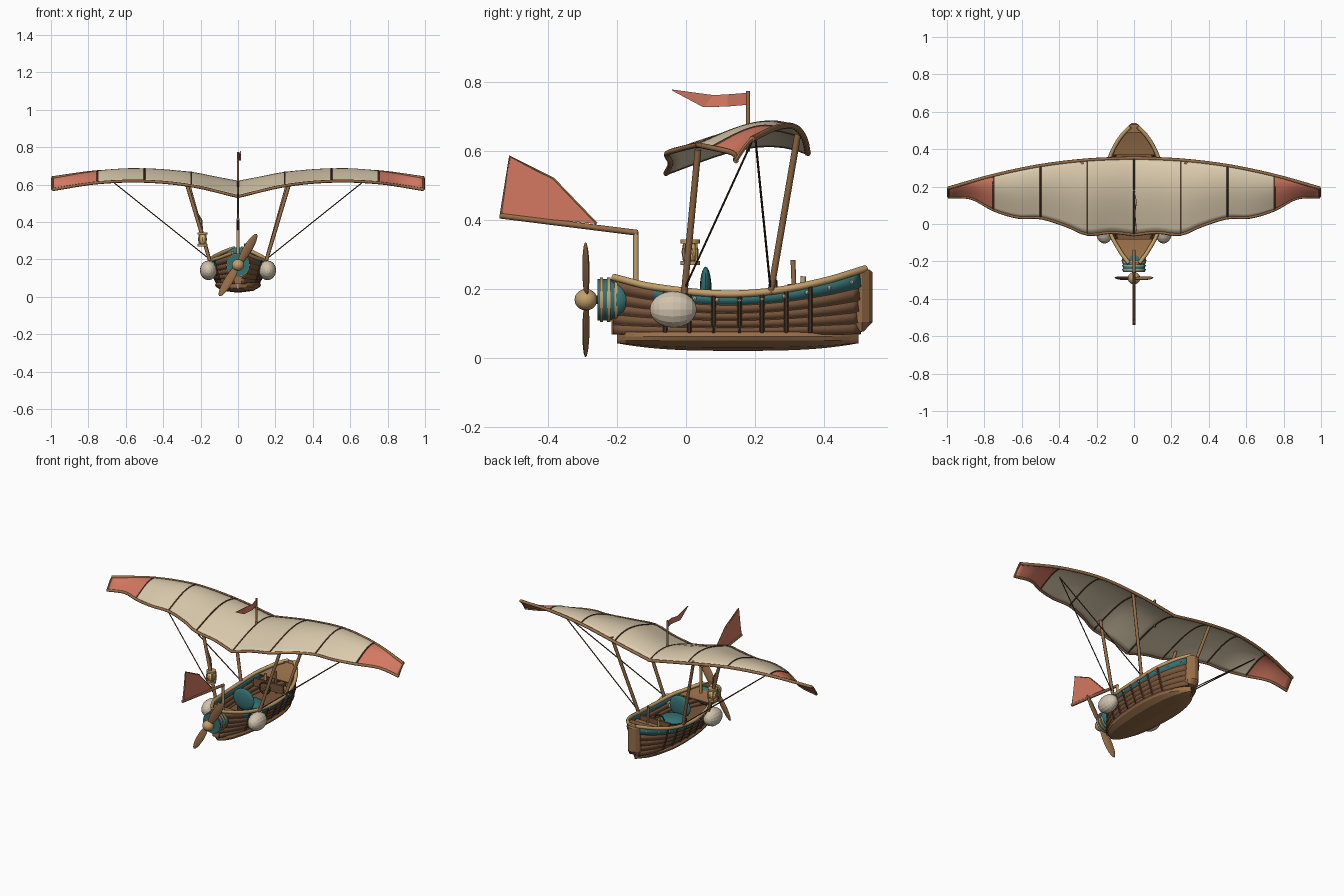
import bpy, bmesh, math
from mathutils import Vector, Matrix

old = bpy.data.objects.get("Cube")
if old:
    bpy.data.objects.remove(old)


def material(name, r, g, b):
    m = bpy.data.materials.new(name)
    m.use_nodes = True
    m.diffuse_color = (r, g, b, 1)
    node = next(n for n in m.node_tree.nodes if n.type == 'BSDF_PRINCIPLED')
    node.inputs["Base Color"].default_value = (r, g, b, 1)
    node.inputs["Roughness"].default_value = 0.8
    return m


CANVAS = material("cream canvas", .71, .60, .42)
RED = material("faded red", .66, .19, .12)
TEAL = material("teal paint", .036, .165, .17)
WOOD = material("warm wood", .31, .155, .066)
MID = material("plank brown", .19, .092, .044)
DARK = material("dark wood", .085, .045, .025)
TAN = material("pale wood", .55, .35, .145)
FLOAT = material("off white", .64, .55, .42)
GLOW = material("lamp amber", .75, .47, .16)


def curve_of(*pts):
    """Smooth interpolation through (position, value) pairs."""
    def f(t):
        t = min(max(t, pts[0][0]), pts[-1][0])
        i = max(k for k in range(len(pts) - 1) if pts[k][0] <= t)
        slope = lambda k: ((pts[min(k + 1, len(pts) - 1)][1] - pts[max(k - 1, 0)][1]) /
                           (pts[min(k + 1, len(pts) - 1)][0] - pts[max(k - 1, 0)][0]))
        (a, p), (b, q) = pts[i], pts[i + 1]
        h, u = b - a, (t - a) / (b - a)
        return (p * (1 + 2 * u) * (1 - u) ** 2 + slope(i) * h * u * (1 - u) ** 2 +
                q * u * u * (3 - 2 * u) - slope(i + 1) * h * u * u * (1 - u))
    return f


def steps(a, b, n):
    return [a + (b - a) * i / n for i in range(n + 1)]


def finish(name, bm, mats, smooth=None, thick=0):
    bmesh.ops.recalc_face_normals(bm, faces=bm.faces[:])
    me = bpy.data.meshes.new(name)
    bm.to_mesh(me)
    bm.free()
    ob = bpy.data.objects.new(name, me)
    bpy.context.collection.objects.link(ob)
    for m in mats:
        me.materials.append(m)
    if thick:
        s = ob.modifiers.new("thickness", 'SOLIDIFY')
        s.thickness, s.offset = thick, 0
    if smooth:
        bpy.ops.object.select_all(action='DESELECT')
        ob.select_set(True)
        bpy.context.view_layer.objects.active = ob
        bpy.ops.object.shade_smooth_by_angle(angle=math.radians(smooth))
    return ob


def sheet(name, rows, mats, rule=None, **kw):
    bm = bmesh.new()
    grid = [[bm.verts.new(p) for p in row] for row in rows]
    for r, s in zip(grid, grid[1:]):
        for i in range(len(r) - 1):
            f = bm.faces.new((r[i], r[i + 1], s[i + 1], s[i]))
            if rule:
                f.material_index = rule(f.calc_center_median())
    return finish(name, bm, mats, **kw)


def tube(name, pts, radius, mat, sides=8):
    """Round rod along a path."""
    pts = [Vector(p) for p in pts]
    bm, rings = bmesh.new(), []
    for i, p in enumerate(pts):
        d = (pts[min(i + 1, len(pts) - 1)] - pts[max(i - 1, 0)]).normalized()
        side = d.cross(Vector((0, 0, 1)) if abs(d.z) < .9 else Vector((1, 0, 0))).normalized()
        up = side.cross(d)
        rings.append([bm.verts.new(p + radius * (side * math.cos(a) + up * math.sin(a)))
                      for a in steps(0, math.tau, sides)[:-1]])
    for r, s in zip(rings, rings[1:]):
        for i in range(sides):
            bm.faces.new((r[i], r[i - 1], s[i - 1], s[i]))
    bm.faces.new(rings[0])
    bm.faces.new(rings[-1])
    return finish(name, bm, [mat], smooth=50)


def ball(name, loc, size, mat, rot=None, seg=16, rings=10, smooth=None):
    bm = bmesh.new()
    bmesh.ops.create_uvsphere(bm, u_segments=seg, v_segments=rings, radius=1)
    bm.transform(Matrix.Translation(loc) @ (rot or Matrix()) @ Matrix.Diagonal((*size, 1)))
    return finish(name, bm, [mat], smooth=smooth)


def prism(name, outline, axis, low, high, mat):
    """Flat outline extruded along x (axis 0) or z (axis 2)."""
    place = (lambda p, h: (h, *p)) if axis == 0 else (lambda p, h: (*p, h))
    bm = bmesh.new()
    a, b = [[bm.verts.new(place(p, h)) for p in outline] for h in (low, high)]
    bm.faces.new(a)
    bm.faces.new(b)
    for i in range(len(a)):
        bm.faces.new((a[i], a[i - 1], b[i - 1], b[i]))
    return finish(name, bm, [mat])


def box(name, loc, size, mat):
    x, y, z = loc
    a, b, c = (s / 2 for s in size)
    return prism(name, [(x - a, y - b), (x + a, y - b), (x + a, y + b), (x - a, y + b)], 2, z - c, z + c, mat)


# Hull shape: half beam, sheer height, and a point on the side
beam = curve_of((-.21, .028), (-.18, .05), (-.15, .072), (-.05, .125), (.1, .152), (.2, .153), (.3, .143),
                (.36, .128), (.43, .095), (.48, .06), (.52, .02))
sheer = curve_of((-.21, .235), (-.1, .208), (.1, .187), (.25, .195), (.4, .224), (.52, .26))
SIDES = ((1, "left"), (-1, "right"))


def side(s, y, t, out=0):
    return (s * (beam(y) * (.68 + .32 * t ** .8) + out), y, .07 + t * (sheer(y) - .07))


YS = steps(-.21, .505, 30)
planks = [0, .18, .36, .54, .74, .97]
for s, word in SIDES:
    for k in range(5):
        sheet(f"{word}_strake_{k}", [[side(s, y, planks[k], .003) for y in YS],
                                     [side(s, y, planks[k + 1], -.002) for y in YS]],
              [TEAL if k == 4 else MID, MID], lambda c, k=k: int(k == 4 and c.y < -.1), thick=.009, smooth=30)
        if k:
            tube(f"{word}_seam_{k}", [side(s, y, planks[k], .003) for y in YS], .0028, WOOD, 5)
    tube(f"{word}_gunwale", [side(s, y, 1) for y in steps(-.21, .52, 30)], .0105, TAN)
    for y in (-.06, .01, .08, .155, .22, .29, .36):
        tube(f"{word}_rib", [side(s, y, t, .004) for t in steps(.05, .95, 5)], .007, DARK, 6)
    for y in steps(-.04, .48, 8):
        ball(f"{word}_rivet", side(s, y, .85, .006), (.006,) * 3, FLOAT, seg=8, rings=6)

sheet("transom", [[side(-1, -.21, t) for t in steps(0, 1, 4)], [side(1, -.21, t) for t in steps(0, 1, 4)]],
      [WOOD], thick=.012)
sheet("cabin_floor", [[(s * beam(y) * .76, y, .1) for s in (-1, 1)] for y in YS], [MID], thick=.006)
for name, a, b in (("bow_deck", .37, .51), ("stern_deck", -.2, -.08)):
    sheet(name, [[(s * beam(y) * .94, y, sheer(y) - .014) for s in (-1, 1)] for y in steps(a, b, 8)],
          [WOOD], thick=.008)

# Stem block, narrowing to the front and cut back at the foot
stem = [(.042, .49), (.04, .51), (.026, .53), (.01, .54)]
stem_rim = stem + [(-x, y) for x, y in stem[::-1]]
sheet("stem_post", [[(x * f, min(y, cap), z) for x, y in stem_rim]
                    for f, cap, z in ((.02, .5, .076), (.8, .515, .078), (1, .54, .105), (1, .54, .25),
                                      (.9, .532, .257), (.02, .5, .258))], [WOOD])

# Leaf shaped keel
keel_half = curve_of((-.2, .002), (-.17, .05), (-.05, .096), (.15, .116), (.3, .108), (.42, .07), (.5, .002))


def keel_row(y):
    rise = .022 * abs((y - .15) / .35) ** 3
    w = keel_half(y)
    half = [(0, .0765), (1, .076), (1.06, .064), (1, .052), (.7, .032 + rise * .6), (0, .022 + rise)]
    return [(-w * f, y, z) for f, z in half] + [(w * f, y, z) for f, z in half[-2::-1]]


sheet("keel", [keel_row(y) for y in steps(-.2, .5, 28)], [WOOD])

# Cabin fittings
ball("seat_back", (0, .057, .2), (.072, .017, .066), TEAL, smooth=40)
ball("seat_cushion", (0, .125, .15), (.078, .068, .022), TEAL, smooth=40)
box("seat_base", (0, .11, .12), (.1, .1, .04), DARK)
box("bow_bench", (0, .33, .18), (.24, .05, .012), WOOD)
box("instrument_panel", (0, .3, .19), (.2, .012, .05), MID)
tube("control_lever", [(.04, .315, .15), (.04, .31, .285)], .007, WOOD)
tube("throttle_lever", [(-.05, .335, .15), (-.05, .34, .238)], .008, TAN)
tube("steering_wheel", [(.035 * math.cos(a), .26, .19 + .035 * math.sin(a)) for a in steps(0, math.tau, 16)], .005, DARK, 6)
tube("steering_column", [(0, .26, .19), (0, .33, .17)], .005, TAN, 6)

# Engine drum, bands and propeller
AXIS = .17
tube("engine_drum", [(0, -.257, AXIS), (0, -.19, AXIS)], .06, TEAL, 16)
ball("engine_dome", (0, -.195, AXIS), (.066, .045, .056), TEAL, smooth=40)
for y in (-.245, -.224, -.203):
    tube("engine_band", [(0, y - .0045, AXIS), (0, y + .0045, AXIS)], .064, TAN, 16)
tube("propeller_shaft", [(0, -.3, AXIS), (0, -.25, AXIS)], .012, DARK)
ball("propeller_hub", (0, -.29, AXIS), (.033, .033, .031), TAN, smooth=40)
for a in (0, math.pi):
    turn = Matrix.Rotation(math.radians(31) + a, 4, 'Y')
    ball("propeller_blade", Vector((0, -.29, AXIS)) + turn @ Vector((0, 0, .1)), (.025, .008, .094), WOOD,
         turn @ Matrix.Rotation(.3, 4, 'Z'), smooth=40)

# Tail post, boom and fin
tube("tail_post", [(0, -.145, .17), (0, -.145, .368)], .008, TAN)
tube("tail_boom", [(0, -.14, .364), (0, -.54, .414)], .0085, WOOD)
fin = [(-.535, .416), (-.51, .585), (-.385, .52), (-.26, .39)]
prism("tail_fin", fin, 0, -.004, .004, RED)
tube("fin_frame", [(0, *p) for p in fin], .005, WOOD, 6)

# Wing surface: edges are given along the span, camber between them
front_y = curve_of((0, .353), (.25, .342), (.5, .312), (.75, .26), (1, .19))
front_z = curve_of((0, .595), (.25, .64), (.5, .672), (.75, .668), (1, .635))
back_y = curve_of((0, -.058), (.12, -.045), (.25, -.055), (.36, -.01), (.5, .033), (.62, .036),
                  (.75, .075), (.87, .138), (1, .145))
back_z = curve_of((0, .536), (.25, .594), (.5, .618), (.75, .61), (1, .572))


def wing(x, t):
    a = abs(x)
    dy, dz = front_y(a) - back_y(a), front_z(a) - back_z(a)
    bulge = 4 * t * (1 - t) * dy * (.055 + .09 * t)
    return (x, back_y(a) + t * dy, back_z(a) + t * dz + bulge)


SPAN, CHORD = steps(-.994, .994, 64), steps(0, 1, 12)
XS = sorted(SPAN + [-.75, .75])
sheet("wing_canvas", [[wing(x, t) for t in CHORD] for x in XS], [CANVAS, RED],
      lambda c: int(abs(c.x) > .75), thick=.006, smooth=40)
tube("wing_front_spar", [wing(x, 1) for x in SPAN], .009, WOOD)
tube("wing_back_spar", [wing(x, 0) for x in SPAN], .008, WOOD)
for x in (-.992, -.75, -.5, -.25, 0, .25, .5, .75, .992):
    tube("wing_rib", [wing(x, t) for t in CHORD], .0065, WOOD if abs(x) > .9 else DARK, 6)

# Struts, rigging cords and side floats
for s, word in SIDES:
    tube(f"{word}_back_strut", [(s * .15, -.005, .19), (s * .275, .035, .605)], .0095, WOOD)
    tube(f"{word}_front_strut", [(s * .15, .245, .19), (s * .28, .325, .655)], .0095, WOOD)
    for y in (-.005, .245):
        tube(f"{word}_cord", [(s * .15, y, .2), (s * .71, .2, .648)], .0032, DARK, 6)
    ball(f"{word}_float", (s * .158, -.037, .142), (.046, .053, .068), FLOAT, Matrix.Rotation(math.pi / 2, 4, 'X'))

# Hanging lantern
LX, LY = -.19, .012
tube("lantern_hook", [(-.255, .03, .55), (-.225, .02, .46), (-.195, LY, .41), (LX, LY, .34)], .005, WOOD, 6)
ball("lantern_glass", (LX, LY, .308), (.025, .025, .031), GLOW, seg=10, rings=8)
for z in (.276, .339):
    tube("lantern_cap", [(LX, LY, z - .006), (LX, LY, z + .006)], .028, TAN, 10)
for a in steps(.8, .8 + math.tau, 4)[:-1]:
    tube("lantern_bar", [(LX + r * math.cos(a), LY + r * math.sin(a), z)
                         for r, z in ((.023, .275), (.027, .307), (.023, .339))], .004, TAN, 6)

# Flagstaff and pennant
tube("flagstaff", [(0, .18, .6), (0, .18, .775)], .006, WOOD)
sheet("pennant", [[(0, .18, .735), (0, .18, .77)], [(.014, .12, .73), (.014, .12, .765)],
                  [(.004, .05, .728), (.004, .08, .763)], [(.014, -.04, .776), (.014, -.04, .779)]], [RED], thick=.003)
